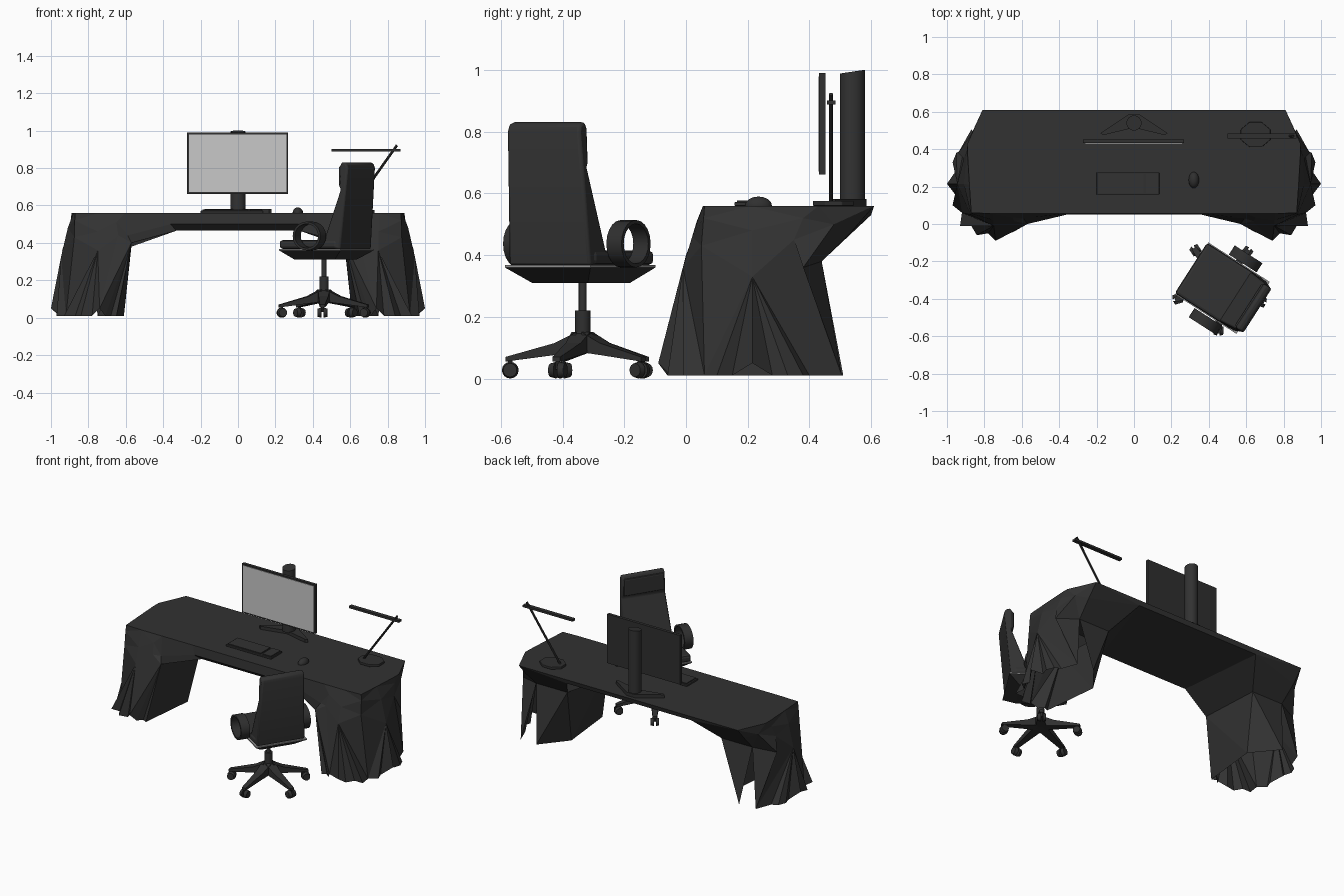
import bpy, bmesh, math
from mathutils import Matrix, Vector

cube = bpy.data.objects.get("Cube")
if cube:
    bpy.data.objects.remove(cube, do_unlink=True)


def material(name, value):
    mat = bpy.data.materials.new(name)
    mat.use_nodes = True
    colour = (value, value, value, 1)
    mat.diffuse_color = colour
    mat.node_tree.nodes["Principled BSDF"].inputs["Base Color"].default_value = colour
    return mat


charcoal = material("charcoal", 0.032)
black = material("soft black", 0.029)
trim_grey = material("trim grey", 0.3)
screen_grey = material("screen pale grey", 0.58)

WORLD = Matrix.Identity(4)


def finish(name, bm, mat, place=WORLD, bevel=0, smooth=False):
    bmesh.ops.recalc_face_normals(bm, faces=bm.faces)
    mesh = bpy.data.meshes.new(name)
    bm.to_mesh(mesh)
    bm.free()
    mesh.transform(place)
    mesh.materials.append(mat)
    obj = bpy.data.objects.new(name, mesh)
    bpy.context.collection.objects.link(obj)
    if bevel:
        mod = obj.modifiers.new("Bevel", "BEVEL")
        mod.width, mod.segments = bevel, 2
    if smooth:
        bpy.ops.object.select_all(action="DESELECT")
        obj.select_set(True)
        bpy.context.view_layer.objects.active = obj
        bpy.ops.object.shade_smooth_by_angle(angle=math.radians(40))
    return obj


def box(name, low, high, mat, place=WORLD, bevel=0):
    bm = bmesh.new()
    low, high = Vector(low), Vector(high)
    size = Matrix.Diagonal((*(high - low), 1))
    bmesh.ops.create_cube(bm, size=1, matrix=Matrix.Translation((low + high) / 2) @ size)
    return finish(name, bm, mat, place, bevel)


def rod(name, start, end, r1, r2, mat, place=WORLD, sides=16):
    start, end = Vector(start), Vector(end)
    axis = end - start
    turn = axis.to_track_quat("Z", "Y").to_matrix().to_4x4()
    bm = bmesh.new()
    bmesh.ops.create_cone(bm, cap_ends=True, segments=sides, radius1=r1, radius2=r2,
                          depth=axis.length, matrix=Matrix.Translation((start + end) / 2) @ turn)
    return finish(name, bm, mat, place, smooth=True)


def prism(name, outline, depth, mat, place=WORLD, bevel=0, smooth=False, reshape=None):
    # sweep a 3D outline along depth, then optionally reshape each vertex
    bm = bmesh.new()
    face = bm.faces.new([bm.verts.new(p) for p in outline])
    new = bmesh.ops.extrude_face_region(bm, geom=[face])["geom"]
    bmesh.ops.translate(bm, vec=depth, verts=[v for v in new if isinstance(v, bmesh.types.BMVert)])
    if reshape:
        for v in bm.verts:
            reshape(v.co)
    return finish(name, bm, mat, place, bevel, smooth)


# Faceted desk: one half, mirrored
bm = bmesh.new()
known = {}


def vert(p):
    if p not in known:
        known[p] = bm.verts.new(p)
    return known[p]


def face(*points):
    bm.faces.new([vert(p) for p in points])


def bridge(a, b):
    # triangles between two rows, always taking the shorter diagonal
    i = j = 0
    while i < len(a) - 1 or j < len(b) - 1:
        step_a = (Vector(a[i + 1]) - Vector(b[j])).length if i < len(a) - 1 else math.inf
        step_b = (Vector(a[i]) - Vector(b[j + 1])).length if j < len(b) - 1 else math.inf
        if step_a < step_b:
            face(a[i], a[i + 1], b[j])
            i += 1
        else:
            face(a[i], b[j + 1], b[j])
            j += 1


TOP = 0.56
FLOOR = 0.01
rim = [(x, y, TOP) for x, y in [(.6, .055), (.75, .055), (.87, .06), (.88, .21),
                                (.89, .38), (.89, .43), (.81, .61)]]
upper = [(.59, .03, .44), (.65, .035, .51), (.75, .02, .46), (.873, .057, .52), (.91, .215, .48),
         (.895, .38, .52), (.87, .48, .5), (.81, .54, .48)]
knee = [(.57, 0, .4), (.64, .015, .44), (.75, -.01, .36), (.875, .05, .43),
        (.945, .215, .33), (.91, .35, .45), (.94, .38, .36), (.8, .44, .38)]
hem = [(x, y, FLOOR) for x, y in [(.65, -.045), (.68, -.03), (.71, -.06), (.74, -.09), (.78, -.05),
                                  (.84, -.06), (.87, -.01), (.93, -.01), (.92, .06), (.97, .1),
                                  (.95, .15), (.99, .215), (.955, .28), (.97, .33), (.95, .38),
                                  (.91, .4), (.87, .505)]]
hem[3] = (.74, -.09, .05)
hem[11] = (1, .215, .05)
for above, below in [(rim, upper), (upper, knee), (knee, hem)]:
    bridge(above, below)

# Apron, top and underside
edge = [(0, .055, TOP), (.37, .055, TOP), rim[0]]
fold = [(0, .05, .5), (.36, .05, .5), upper[0]]
arch = [(0, .09, .465), (.33, .09, .465), knee[0]]
back_mid, back_low, back_slope = (0, .61, TOP), (0, .6, .53), (.46, .6, .53)
inner_back, spike, inner_foot = (.57, .44, .38), (.75, .51, FLOOR), (.61, .34, FLOOR)
for above, below in [(edge, fold), (fold, arch)]:
    for k in range(2):
        face(above[k], above[k + 1], below[k + 1], below[k])
face(*edge, *rim[1:], back_mid)
face(back_mid, rim[-1], back_slope, back_low)
face(arch[0], arch[1], back_slope, back_low)
face(arch[1], arch[2], inner_back, back_slope)
# Sloping back and inner side of the leg
face(back_slope, rim[-1], upper[-1])
face(back_slope, upper[-1], knee[-1], inner_back)
face(inner_back, knee[-1], spike)
face(knee[0], hem[0], inner_foot)
face(knee[0], inner_foot, inner_back)
face(inner_back, inner_foot, spike)
desk = finish("desk", bm, charcoal)
mirror = desk.modifiers.new("Mirror", "MIRROR")
mirror.use_clip = True


# Monitor with a free-standing column
def slant_top(co):
    if co.z > .8:
        co.z += (co.y - .54) * .15


box("monitor_body", (-.273, .432, .662), (.268, .452, .99), black)
box("monitor_screen", (-.262, .429, .672), (.258, .433, .98), screen_grey)
column = []
for k in range(16):
    a = math.tau * k / 16
    column.append((.041 * math.cos(a), .54 + .041 * math.sin(a), .575))
prism("monitor_column", column, (0, 0, .42), charcoal, smooth=True, reshape=slant_top)
foot = [(.18, .485), (.03, .585), (-.03, .585), (-.18, .485), (-.165, .475), (0, .515), (.165, .475)]
prism("monitor_foot", [(x, y, TOP) for x, y in foot], (0, 0, .022), black)

# Keyboard and mouse
box("keyboard", (-.2, .157, TOP), (.135, .275, .572), black, bevel=.003)
box("keyboard_keys", (-.19, .165, .57), (.052, .267, .578), charcoal)
box("keyboard_numbers", (.064, .165, .57), (.128, .267, .578), charcoal)
bm = bmesh.new()
bmesh.ops.create_uvsphere(bm, u_segments=16, v_segments=8, radius=1,
                          matrix=Matrix.Translation((.32, .235, TOP)) @ Matrix.Diagonal((.028, .044, .03, 1)))
finish("mouse", bm, black, smooth=True)

# Desk lamp
octagon = []
for k in range(8):
    a = math.tau * (k + .5) / 8
    octagon.append((.65 + .086 * math.cos(a), .478 + .072 * math.sin(a), TOP))
prism("lamp_base", octagon, (0, 0, .016), black, bevel=.003)
rod("lamp_pole", (.6, .47, .57), (.85, .47, .922), .007, .007, black, sides=8)
box("lamp_bar", (.5, .457, .888), (.87, .484, .902), black)

# Office chair, built facing -y and then turned
centre = Matrix.Translation((.46, -.335, 0))
chair = centre @ Matrix.Rotation(math.radians(-122.7), 4, "Z")


def narrow_top(co):
    co.x *= 1 - .25 * (co.z - .365)


bm = bmesh.new()
made = bmesh.ops.create_cube(bm, size=1, matrix=Matrix.Translation((0, .015, .335)) @ Matrix.Diagonal((.33, .39, .05, 1)))
for v in made["verts"]:
    if v.co.z < .335:
        v.co.x *= .65
        v.co.y *= .65
finish("seat_shell", bm, black, chair)
box("seat_trim", (-.165, -.18, .36), (.165, .21, .368), trim_grey, chair)
box("seat_cushion", (-.16, -.185, .368), (.16, .18, .415), charcoal, chair, .015)
back = [(.2, .365), (.238, .8), (.23, .825), (.2, .834), (.187, .81), (.187, .7), (.195, .685), (.085, .38)]
prism("backrest", [(-.157, y, z) for y, z in back], (.314, 0, 0), charcoal, chair, .01, True, narrow_top)
box("headrest", (-.133, .178, .7), (.133, .2, .812), charcoal, chair, .008)

# Looped armrests
for side, label in [(1, "left"), (-1, "right")]:
    bm = bmesh.new()
    rings = []
    for k in range(20):
        a = math.tau * k / 20
        ring = []
        for grow, x in [(1, .17), (1, .228), (.84, .228), (.84, .17)]:
            ring.append(bm.verts.new((side * x, .035 + .088 * grow * math.cos(a),
                                      .437 + .077 * grow * math.sin(a))))
        rings.append(ring)
    for k, ring in enumerate(rings):
        after = rings[(k + 1) % len(rings)]
        for c in range(4):
            d = (c + 1) % 4
            bm.faces.new((ring[c], ring[d], after[d], after[c]))
    finish("armrest_" + label, bm, black, chair, smooth=True)


# Gas lift, star base and casters
def narrow_tip(co):
    co.y *= 1.1 - 2.6 * co.x


rod("lift_tube", (0, 0, .1), (0, 0, .22), .025, .025, black, chair)
rod("lift_rod", (0, 0, .2), (0, 0, .32), .013, .013, charcoal, chair)
rod("base_hub", (0, 0, .085), (0, 0, .15), .055, .028, black, chair)
profile = [(.02, .15), (.09, .115), (.25, .07), (.25, .055), (.1, .075), (.02, .085)]
for k in range(5):
    spoke = centre @ Matrix.Rotation(math.radians(52 + 72 * k), 4, "Z")
    prism("base_spoke", [(x, -.03, z) for x, z in profile], (0, .06, 0), black, spoke, reshape=narrow_tip)
    rod("caster_stem", (.235, 0, .03), (.235, 0, .065), .008, .008, charcoal, spoke, 8)
    for side in (-1, 1):
        rod("caster_wheel", (.235, side * .006, .027), (.235, side * .026, .027), .027, .022, black, spoke)
